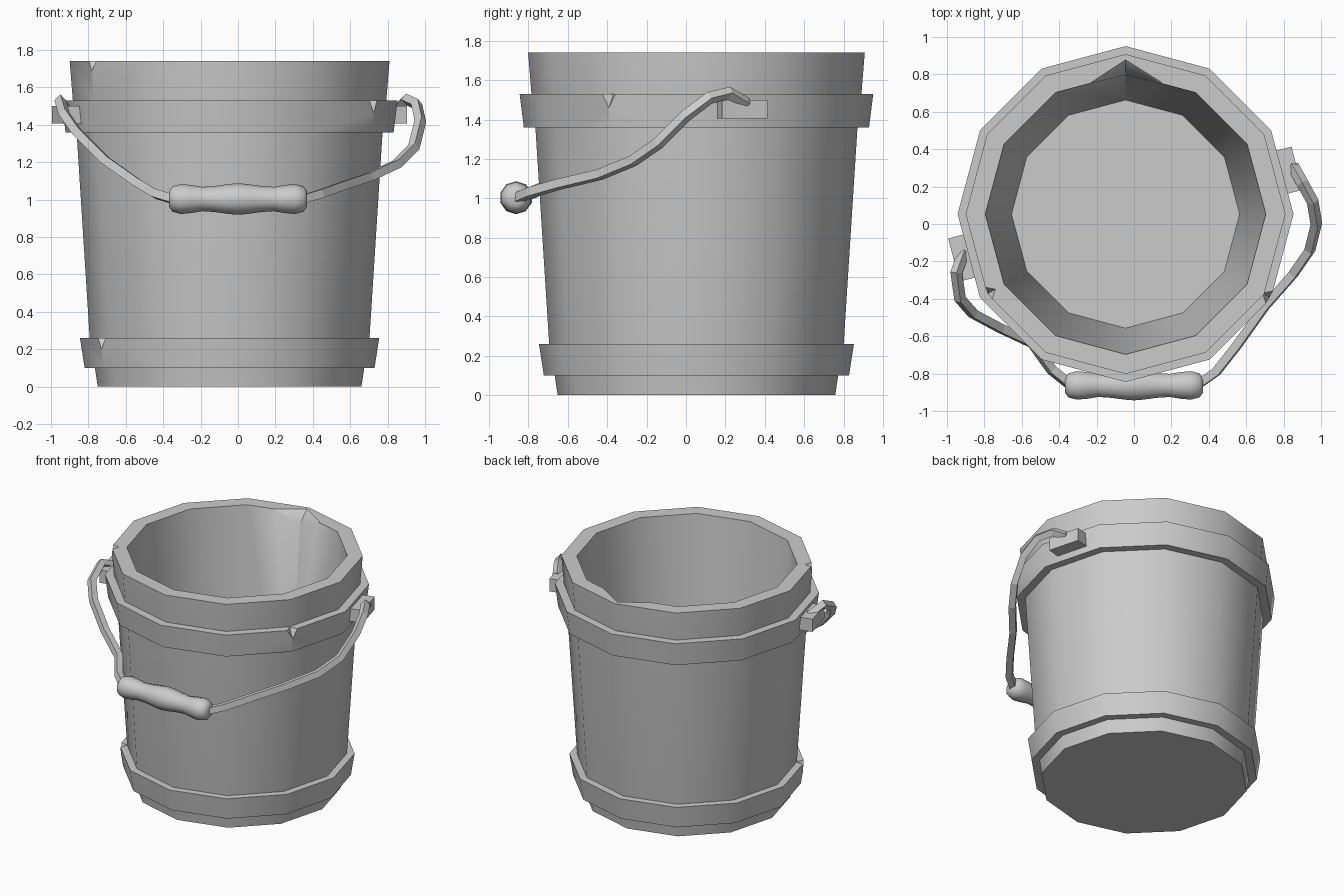
import bpy, bmesh, math
from mathutils import Vector, Matrix

if "Cube" in bpy.data.objects:
    bpy.data.objects.remove(bpy.data.objects["Cube"])

CENTRE = Vector((-0.045, 0.053, 0))


def finish(name, bm, matrix=Matrix()):
    bmesh.ops.recalc_face_normals(bm, faces=bm.faces)
    me = bpy.data.meshes.new(name)
    bm.to_mesh(me)
    bm.free()
    me.transform(matrix)
    ob = bpy.data.objects.new(name, me)
    bpy.context.collection.objects.link(ob)
    return ob


def select(ob):
    bpy.ops.object.select_all(action='DESELECT')
    ob.select_set(True)
    bpy.context.view_layer.objects.active = ob


def smooth(ob, angle=40):
    select(ob)
    bpy.ops.object.shade_smooth_by_angle(angle=math.radians(angle))


def lathe(name, profile, segs=12, closed=False, matrix=Matrix.Translation(CENTRE)):
    """Spin (radius, height) points about z; cap the ends or close into a ring."""
    bm = bmesh.new()
    rings = [[bm.verts.new((r * math.cos(math.tau * i / segs),
                            r * math.sin(math.tau * i / segs), z))
              for i in range(segs)] for r, z in profile]
    pairs = list(zip(rings, rings[1:])) + ([(rings[-1], rings[0])] if closed else [])
    for a, b in pairs:
        for i in range(segs):
            j = (i + 1) % segs
            bm.faces.new((a[i], a[j], b[j], b[i]))
    if not closed:
        bm.faces.new(rings[0])
        bm.faces.new(rings[-1])
    return finish(name, bm, matrix)


def radial(deg):
    return Matrix.Translation(CENTRE) @ Matrix.Rotation(math.radians(deg), 4, 'Z')


def chip(ob, deg, points):
    """Knock a chip out: hull of (radius, tangent, z) points at an angle."""
    bm = bmesh.new()
    for p in points:
        bm.verts.new(p)
    bmesh.ops.convex_hull(bm, input=bm.verts)
    cutter = finish("chip_cutter", bm, radial(deg))
    mod = ob.modifiers.new("chip", 'BOOLEAN')
    mod.operation = 'DIFFERENCE'
    mod.solver = 'EXACT'
    mod.object = cutter
    select(ob)
    bpy.ops.object.modifier_apply(modifier=mod.name)
    bpy.data.objects.remove(cutter)


def edge_chip(ob, deg, r, z, depth):
    chip(ob, deg, [(r - 0.06, 0, z + 0.01), (r + 0.02, 0.07, z + 0.01),
                   (r + 0.02, -0.07, z + 0.01), (r + 0.01, 0, z - depth)])


# Bucket body: outer wall, rim, inner wall and floor
body = lathe("bucket_body", [(0.705, 0), (0.72, 0.1), (0.748, 0.26), (0.818, 1.36),
                             (0.838, 1.53), (0.855, 1.74), (0.75, 1.74), (0.61, 0.1)])
edge_chip(body, 210, 0.855, 1.74, 0.07)
chip(body, 90, [(0.83, 0, 1.745), (0.705, 0.19, 1.745), (0.705, -0.2, 1.745),
                (0.70, 0, 1.62), (0.55, 0, 1.745)])

# Hoops
upper = lathe("upper_hoop", [(0.80, 1.36), (0.877, 1.36), (0.898, 1.53), (0.80, 1.53)], closed=True)
edge_chip(upper, -30, 0.898, 1.53, 0.1)
lower = lathe("lower_hoop", [(0.70, 0.1), (0.775, 0.1), (0.80, 0.26), (0.70, 0.26)], closed=True)
edge_chip(lower, 210, 0.80, 0.26, 0.09)
for ob in (body, upper, lower):
    smooth(ob)

# Handle lugs
for side, deg in (("right", 15), ("left", 195)):
    bm = bmesh.new()
    bmesh.ops.create_cube(bm, size=1)
    bmesh.ops.scale(bm, vec=(0.14, 0.238, 0.095), verts=bm.verts)
    bmesh.ops.translate(bm, vec=(0.88, 0, 1.453), verts=bm.verts)
    finish(side + "_lug", bm, radial(deg))

# Bent handle straps
paths = {
    "right": [(.85, .31, 1.48), (.90, .22, 1.535), (.955, .12, 1.51), (.975, 0, 1.42),
              (.94, -.14, 1.28), (.85, -.27, 1.19), (.70, -.44, 1.12), (.55, -.65, 1.07),
              (.44, -.79, 1.03), (.34, -.86, 1.0)],
    "left": [(-.91, -.15, 1.48), (-.95, -.26, 1.53), (-.93, -.40, 1.46), (-.86, -.48, 1.36),
             (-.71, -.56, 1.21), (-.54, -.64, 1.09), (-.44, -.78, 1.03), (-.34, -.86, 1.0)],
}
for side, pts in paths.items():
    cu = bpy.data.curves.new(side + "_strap", 'CURVE')
    cu.dimensions = '3D'
    cu.bevel_depth = 0.032
    cu.bevel_resolution = 0
    cu.use_fill_caps = True
    sp = cu.splines.new('POLY')
    sp.points.add(len(pts) - 1)
    for p, co in zip(sp.points, pts):
        p.co = (*co, 1)
    sp.use_smooth = False
    ob = bpy.data.objects.new(side + "_strap", cu)
    bpy.context.collection.objects.link(ob)
    select(ob)
    bpy.ops.object.convert(target='MESH')

# Turned grip
half = [(0.04, 0.37), (0.068, 0.35), (0.08, 0.305), (0.075, 0.25), (0.065, 0.19),
        (0.07, 0.12), (0.08, 0.05)]
profile = [(r, -x) for r, x in half] + [(0.084, 0)] + half[::-1]
grip = lathe("handle_grip", profile, segs=10,
             matrix=Matrix.Translation((0, -0.863, 1.003)) @ Matrix.Rotation(math.pi / 2, 4, 'Y'))
smooth(grip, 60)
